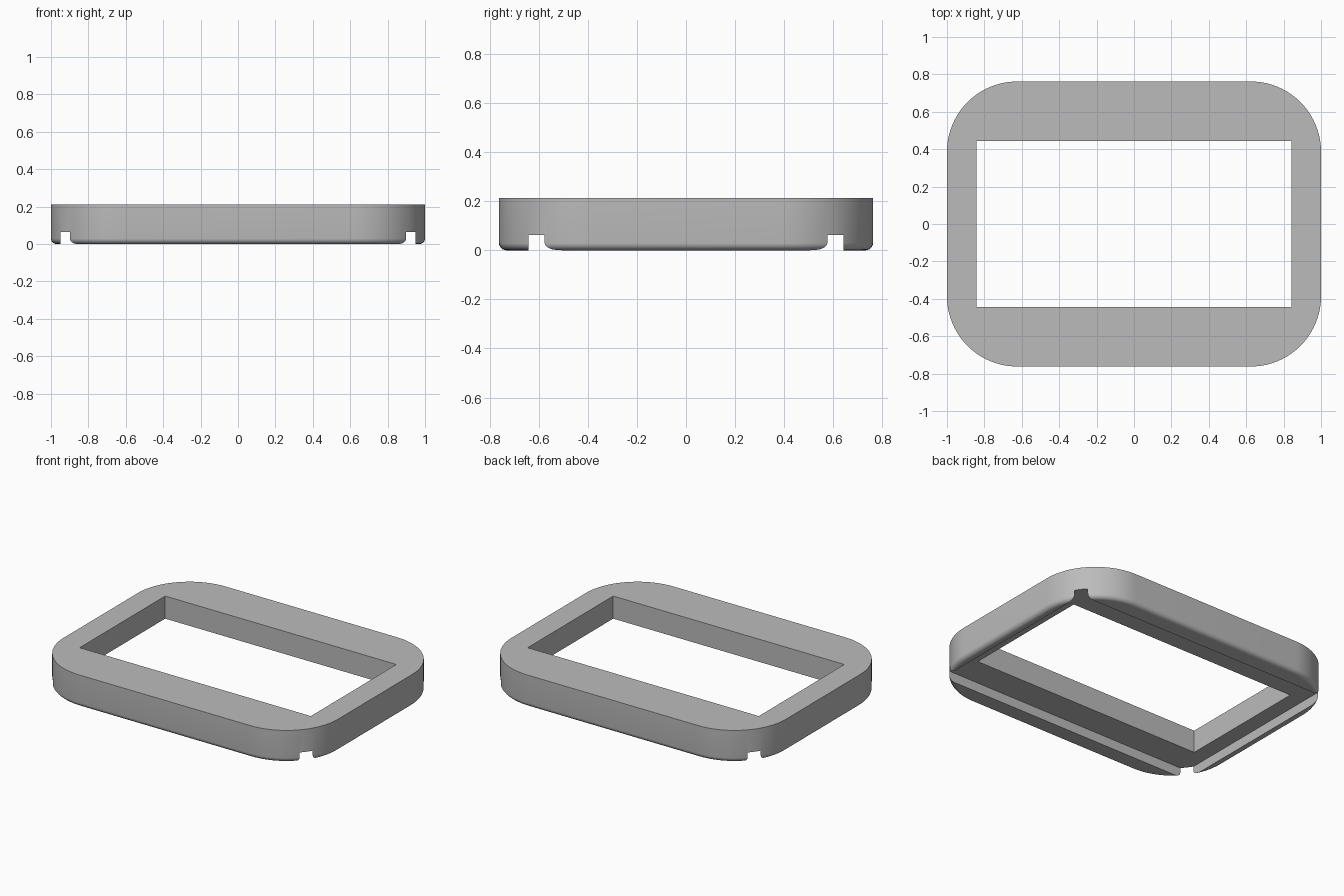
import bpy, bmesh, math

cube = bpy.data.objects.get("Cube")
if cube:
    bpy.data.objects.remove(cube, do_unlink=True)

HALF_X, HALF_Y, HEIGHT = 1.0, 0.762, 0.212
CORNER, FILLET, STEPS = 0.376, 0.03, 20

grey = bpy.data.materials.new("plain_grey")
grey.use_nodes = True
colour = (0.5, 0.5, 0.5, 1)
grey.diffuse_color = colour
grey.node_tree.nodes["Principled BSDF"].inputs["Base Color"].default_value = colour


def rounded_loop(bm, inset, z):
    """Ring of vertices around a rounded rectangle."""
    r = CORNER - inset
    ring = []
    for q, (sx, sy) in enumerate([(1, 1), (-1, 1), (-1, -1), (1, -1)]):
        for i in range(STEPS + 1):
            a = math.pi / 2 * (q + i / STEPS)
            ring.append(bm.verts.new((sx * (HALF_X - CORNER) + r * math.cos(a),
                                      sy * (HALF_Y - CORNER) + r * math.sin(a), z)))
    return ring


def box_cutter(name, half_x, half_y, z0, z1):
    bpy.ops.mesh.primitive_cube_add(size=2, location=(0, 0, (z0 + z1) / 2))
    ob = bpy.context.object
    ob.name = name
    ob.scale = (half_x, half_y, (z1 - z0) / 2)
    ob.hide_render = True
    ob.display_type = 'WIRE'
    return ob


# Frame body: rounded slab with a filleted lower edge
bm = bmesh.new()
rings = []
for i in range(7):
    a = math.pi / 2 * i / 6
    rings.append(rounded_loop(bm, FILLET * (1 - math.sin(a)), FILLET * (1 - math.cos(a))))
rings.append(rounded_loop(bm, 0, HEIGHT))
for low, high in zip(rings, rings[1:]):
    for i in range(len(low)):
        j = (i + 1) % len(low)
        bm.faces.new((low[i], low[j], high[j], high[i]))
bm.faces.new(list(reversed(rings[0])))
bm.faces.new(rings[-1])
mesh = bpy.data.meshes.new("frame")
bm.to_mesh(mesh)
bm.free()
mesh.materials.append(grey)
frame = bpy.data.objects.new("frame", mesh)
bpy.context.collection.objects.link(frame)

# Window through the frame, and the underside recess that breaks out at the corners
cutters = [box_cutter("window_cutter", 0.842, 0.445, -0.2, 0.5),
           box_cutter("recess_cutter", 0.948, 0.642, -0.2, 0.063)]
bpy.ops.object.select_all(action='DESELECT')
frame.select_set(True)
bpy.context.view_layer.objects.active = frame
for cutter in cutters:
    mod = frame.modifiers.new(cutter.name, 'BOOLEAN')
    mod.operation = 'DIFFERENCE'
    mod.solver = 'EXACT'
    mod.object = cutter
    bpy.ops.object.modifier_apply(modifier=mod.name)
    bpy.data.objects.remove(cutter, do_unlink=True)

# Smooth corners with crisp edges
bpy.ops.object.shade_smooth_by_angle(angle=math.radians(30))
